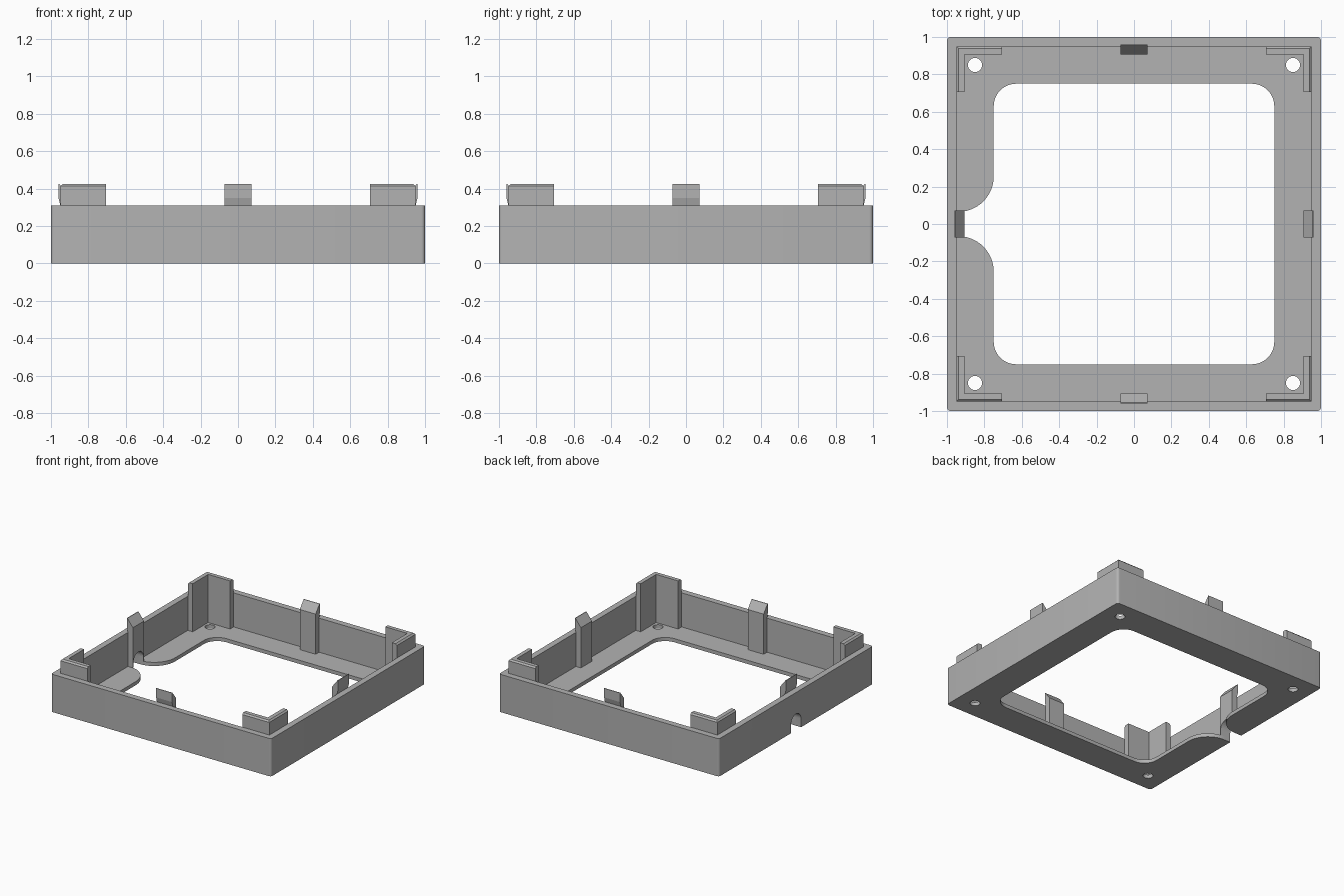
import bpy
import bmesh
from math import sin, cos, radians
from mathutils import Matrix, Vector

if "Cube" in bpy.data.objects:
    bpy.data.objects.remove(bpy.data.objects["Cube"], do_unlink=True)

WALL_TOP, FLOOR, TOP = 0.31, 0.03, 0.425
INNER = 0.95

grey = bpy.data.materials.new("matte grey")
grey.use_nodes = True
grey.diffuse_color = (0.45, 0.45, 0.45, 1)
grey.node_tree.nodes["Principled BSDF"].inputs["Base Color"].default_value = grey.diffuse_color


def arc(cx, cy, r, start, end, steps=12):
    angles = [radians(start + (end - start) * i / steps) for i in range(steps + 1)]
    return [(cx + r * cos(a), cy + r * sin(a)) for a in angles]


def prism(name, outline, low, high, matrix=Matrix()):
    """Extrude a flat outline along local z, then place it with a matrix."""
    bm = bmesh.new()
    face = bm.faces.new([bm.verts.new((x, y, low)) for x, y in outline])
    top = bmesh.ops.extrude_face_region(bm, geom=[face])["geom"]
    moved = [v for v in top if isinstance(v, bmesh.types.BMVert)]
    bmesh.ops.translate(bm, verts=moved, vec=(0, 0, high - low))
    bm.transform(matrix)
    bmesh.ops.recalc_face_normals(bm, faces=bm.faces)
    mesh = bpy.data.meshes.new(name)
    bm.to_mesh(mesh)
    bm.free()
    mesh.materials.append(grey)
    obj = bpy.data.objects.new(name, mesh)
    bpy.context.collection.objects.link(obj)
    return obj


def cut(target, cutter):
    mod = target.modifiers.new("cut", 'BOOLEAN')
    mod.operation = 'DIFFERENCE'
    mod.solver = 'EXACT'
    mod.object = cutter
    with bpy.context.temp_override(object=target, active_object=target):
        bpy.ops.object.modifier_apply(modifier=mod.name)


def rounded_square(half, r, steps):
    c = half - r
    return [p for i, (sx, sy) in enumerate([(1, 1), (-1, 1), (-1, -1), (1, -1)])
            for p in arc(sx * c, sy * c, r, i * 90, i * 90 + 90, steps)]


# Frame: a square tray with softened upright corners
frame = prism("frame", rounded_square(1, 0.02, 5), 0, WALL_TOP)
cutters = [prism("cavity_cutter", [(-INNER, -INNER), (INNER, -INNER),
                                   (INNER, INNER), (-INNER, INNER)], FLOOR, 1)]

# Floor opening, flaring into a cable channel on the right side
half = arc(0.63, 0.63, 0.12, 0, 90) + arc(-0.63, 0.63, 0.12, 90, 180)
half += arc(-0.94, 0.255, 0.19, 0, -90, 16)
opening = half + [(x, -y) for x, y in reversed(half)]
cutters.append(prism("opening_cutter", opening, -0.1, 0.1))

# Screw holes
for x in (-0.85, 0.85):
    for y in (-0.85, 0.85):
        cutters.append(prism("screw_hole_cutter", arc(x, y, 0.038, 0, 345, 23), -0.1, 0.1))

# Arched cable notch through the right wall (local x, y, z become y, z, x)
upright = Matrix(((0, 0, 1, 0), (1, 0, 0, 0), (0, 1, 0, 0), (0, 0, 0, 1)))
arch = prism("arch_cutter", [(-0.065, -0.1), (0.065, -0.1)] + arc(0, 0.07, 0.065, 0, 180, 16),
             -1.1, -0.85, upright)
cutters.append(arch)
for c in cutters:
    cut(frame, c)

# Corner posts: L-shaped, with a chamfer around the outer top edge
near, far, leg = 0.905, 0.95, 0.705
angle_outline = [(far, far), (leg, far), (leg, near), (near, near), (near, leg), (far, leg)]
for i, name in enumerate(["back_left", "back_right", "front_right", "front_left"]):
    post = prism(name + "_corner_post", angle_outline, FLOOR, TOP)
    bm = bmesh.new()
    bm.from_mesh(post.data)
    edges = [e for e in bm.edges if all(v.co.z > TOP - 0.001 for v in e.verts)
             and any(all(v.co[k] > far - 0.001 for v in e.verts) for k in (0, 1))]
    bmesh.ops.bevel(bm, geom=edges, offset=0.012, segments=1, affect='EDGES')
    bm.transform(Matrix.Rotation(radians(90 * i), 4, 'Z'))
    bm.to_mesh(post.data)
    bm.free()

# Snap clips: hooked outside, sloped inward on top
clip_profile = [(0.905, FLOOR), (0.95, FLOOR), (0.95, WALL_TOP), (0.96, 0.35),
                (0.96, TOP), (0.955, TOP), (0.905, 0.36)]
stand = Matrix.Rotation(radians(90), 4, 'X')
for i, name in enumerate(["left", "back", "right", "front"]):
    clip = prism(name + "_snap_clip", clip_profile, -0.072, 0.072,
                 Matrix.Rotation(radians(90 * i), 4, 'Z') @ stand)
    if name == "right":
        cut(clip, arch)

for c in cutters:
    bpy.data.objects.remove(c, do_unlink=True)

# Smooth the curved edges, keep the corners crisp
bpy.ops.object.select_all(action='DESELECT')
frame.select_set(True)
bpy.context.view_layer.objects.active = frame
bpy.ops.object.shade_smooth_by_angle(angle=radians(30))
